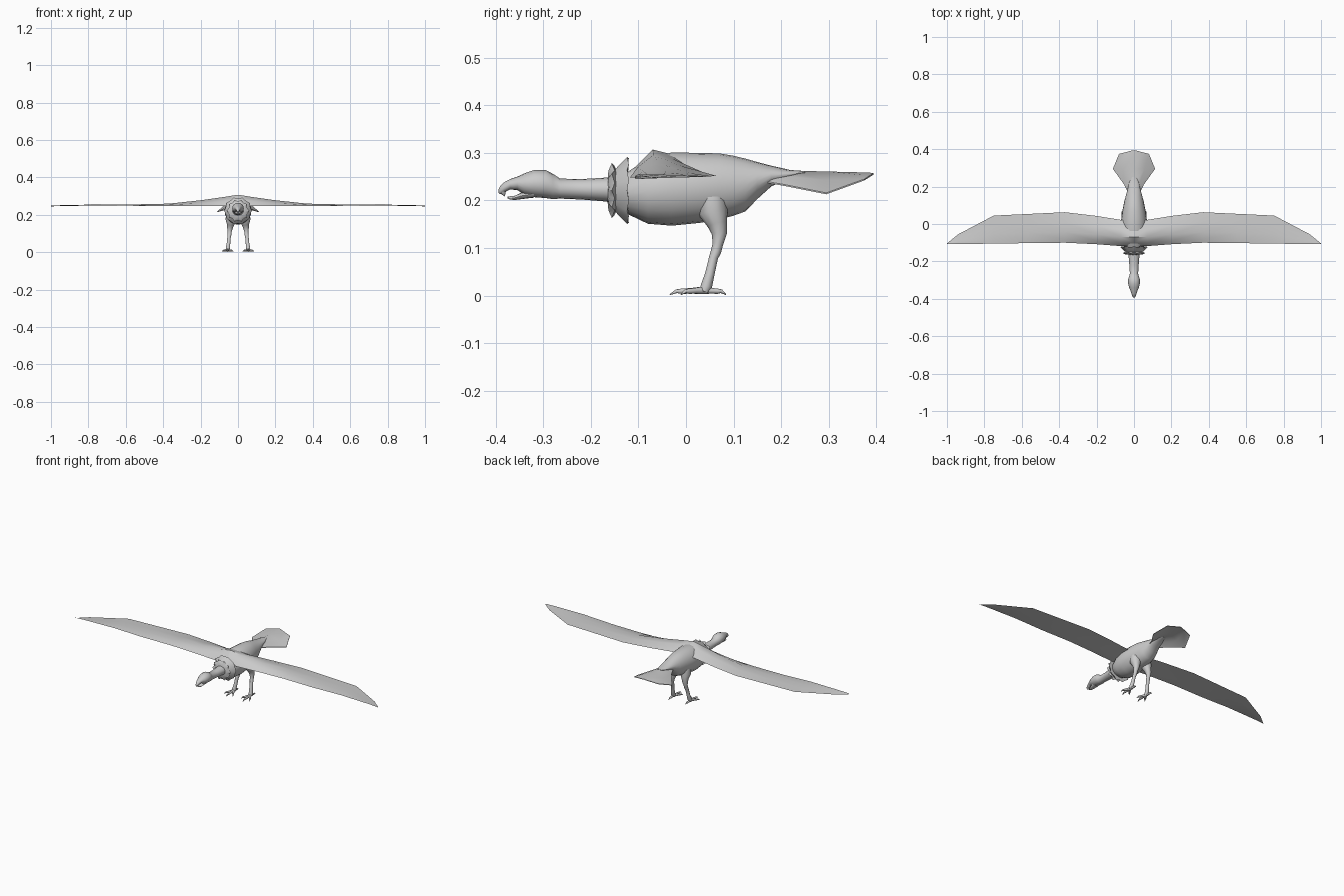
import bpy, bmesh, math
from mathutils import Vector

if "Cube" in bpy.data.objects:
    bpy.data.objects.remove(bpy.data.objects["Cube"])

grey = bpy.data.materials.new("plumage grey")
grey.diffuse_color = (0.6, 0.6, 0.6, 1)
grey.use_nodes = True
grey.node_tree.nodes["Principled BSDF"].inputs["Base Color"].default_value = grey.diffuse_color


def finish(name, bm, angle=50):
    bmesh.ops.recalc_face_normals(bm, faces=bm.faces)
    me = bpy.data.meshes.new(name)
    bm.to_mesh(me)
    bm.free()
    me.materials.append(grey)
    ob = bpy.data.objects.new(name, me)
    bpy.context.collection.objects.link(ob)
    bpy.ops.object.select_all(action='DESELECT')
    ob.select_set(True)
    bpy.context.view_layer.objects.active = ob
    bpy.ops.object.shade_smooth_by_angle(angle=math.radians(angle))
    return ob


def bridge(bm, rings, caps=True):
    n = len(rings[0])
    for a, b in zip(rings, rings[1:]):
        for i in range(n):
            j = (i + 1) % n
            bm.faces.new((a[i], a[j], b[j], b[i]))
    if caps:
        bm.faces.new(rings[0])
        bm.faces.new(rings[-1])


def loft_y(name, stations, n=16):
    """Ellipse sections along y: (y, top z, bottom z, half width)."""
    bm = bmesh.new()
    rings = []
    for y, t, b, w in stations:
        rings.append([bm.verts.new((w * math.cos(2 * math.pi * i / n), y,
                      (t + b) / 2 + (t - b) / 2 * math.sin(2 * math.pi * i / n)))
                      for i in range(n)])
    bridge(bm, rings)
    return finish(name, bm)


def tube(name, pts, n=10):
    """Round sections swept through points: (x, y, z, radius)."""
    bm = bmesh.new()
    rings = []
    P = [Vector(p[:3]) for p in pts]
    for k, p in enumerate(pts):
        d = (P[min(k + 1, len(P) - 1)] - P[max(k - 1, 0)]).normalized()
        u = d.cross(Vector((1, 0, 0)) if abs(d.x) < .8 else Vector((0, 0, 1))).normalized()
        v = d.cross(u)
        rings.append([bm.verts.new(P[k] + p[3] * (u * math.cos(2 * math.pi * i / n)
                      + v * math.sin(2 * math.pi * i / n))) for i in range(n)])
    bridge(bm, rings)
    return finish(name, bm)


# Body
loft_y("body", [(-.15, .25, .20, .03), (-.12, .262, .17, .052), (-.08, .289, .151, .066),
                (-.03, .301, .147, .072), (.03, .300, .153, .068), (.07, .299, .160, .062),
                (.10, .294, .168, .056), (.125, .288, .177, .051), (.15, .281, .203, .044),
                (.18, .273, .230, .036), (.22, .264, .247, .026), (.25, .262, .256, .012)], 20)

# Neck, head and hooked upper beak
loft_y("neck_and_head", [(-.13, .252, .190, .036), (-.17, .248, .198, .029), (-.22, .245, .202, .025),
                         (-.265, .246, .204, .022), (-.28, .256, .203, .026), (-.295, .264, .205, .031),
                         (-.32, .264, .207, .031), (-.34, .257, .212, .026), (-.355, .250, .222, .019),
                         (-.37, .245, .223, .014), (-.383, .238, .217, .010), (-.391, .230, .213, .006),
                         (-.394, .224, .216, .002)])
tube("beak_hook", [(0, -.385, .226, .008), (0, -.385, .217, .006), (0, -.382, .209, .001)], 8)
loft_y("lower_beak", [(-.32, .222, .206, .019), (-.345, .217, .203, .015), (-.36, .210, .201, .011),
                      (-.37, .209, .202, .007), (-.376, .208, .205, .002)], 12)


# Ruff: two flared, jagged collars
def collar(name, sections, n=20):
    bm = bmesh.new()
    rings = []
    for y, r, jag in sections:
        rings.append([bm.verts.new(((r + jag * (-1) ** i) * math.cos(2 * math.pi * i / n),
                      y - jag * .6 * (-1) ** i,
                      .221 + (r + jag * (-1) ** i) * math.sin(2 * math.pi * i / n)))
                      for i in range(n)])
    bridge(bm, rings, caps=False)
    return finish(name, bm)


collar("front_ruff", [(-.165, .024, 0), (-.162, .042, .002), (-.153, .056, .005), (-.145, .04, 0)])
collar("rear_ruff", [(-.160, .03, 0), (-.143, .052, .001), (-.122, .071, .003), (-.123, .045, 0)])

# Wings: thin aerofoil sections (x, front y, back y, mid z, thickness)
WING = [(0, -.118, .02, .266, .058), (.07, -.118, .022, .264, .046), (.2, -.108, .043, .260, .028),
        (.37, -.100, .063, .256, .010), (.56, -.102, .054, .255, .006), (.75, -.105, .045, .254, .004),
        (.94, -.107, -.055, .251, .003), (1.0, -.108, -.104, .249, .001)]
CHORD = [(0, 0), (.12, .5), (.35, 1), (.65, .7), (1, 0)]
for side, s in (("right", 1), ("left", -1)):
    bm = bmesh.new()
    rings = []
    for x, f, b, z, t in WING:
        e = .248 if x < .7 else z   # leading edge height
        def at(u, h, k):
            base = e + (z - .004 - e) * min(u * 2, 1)
            return bm.verts.new((s * x, f + (b - f) * u, base + t * h * k))
        rings.append([at(u, h, .85) for u, h in CHORD]
                     + [at(u, h, -.12) for u, h in CHORD[-2:0:-1]])
    bridge(bm, rings)
    finish(side + "_wing", bm, 40)

# Tail fan, drooping at the sides
bm = bmesh.new()
TAIL = [(.17, .034, .268, .240), (.21, .052, .263, .233), (.295, .113, .261, .216),
        (.375, .08, .259, .245), (.394, .006, .258, .257)]
top = [[bm.verts.new((w * k, y, zc + (ze - zc) * abs(k) ** 1.3)) for k in (-1, -.5, 0, .5, 1)]
       for y, w, zc, ze in TAIL]
low = [[bm.verts.new(v.co - Vector((0, 0, .003))) for v in row] for row in top]
for grid in (top, low):
    for a, b in zip(grid, grid[1:]):
        for i in range(4):
            bm.faces.new((a[i], a[i + 1], b[i + 1], b[i]))
rim = lambda g: g[0] + [r[4] for r in g[1:]] + g[-1][3::-1] + [r[0] for r in g[-2:0:-1]]
bridge(bm, [rim(top), rim(low)], caps=False)
finish("tail", bm)

# Legs and clawed feet
for side, s in (("right", 1), ("left", -1)):
    tube(side + "_leg", [(s * .034, .055, .205, .030), (s * .037, .057, .175, .031),
                         (s * .040, .066, .150, .021), (s * .043, .070, .130, .016),
                         (s * .045, .067, .108, .011), (s * .046, .063, .092, .011),
                         (s * .048, .058, .080, .0095), (s * .051, .050, .045, .010),
                         (s * .054, .043, .020, .012), (s * .055, .038, .008, .010)])
    ankle = Vector((s * .055, .036, 0))
    for toe, ang, length in (("middle", 0, .07), ("inner", -32, .055),
                             ("outer", 32, .055), ("back", 180, .048)):
        a = math.radians(ang)
        d = Vector((s * math.sin(a), -math.cos(a), 0))
        pts = [(*(ankle + d * length * u)[:2], z, r) for u, z, r in
               ((0, .011, .008), (.35, .010, .006), (.65, .009, .0055),
                (.8, .009, .004), (1, .002, .001))]
        tube(f"{side}_{toe}_toe", pts, 8)
